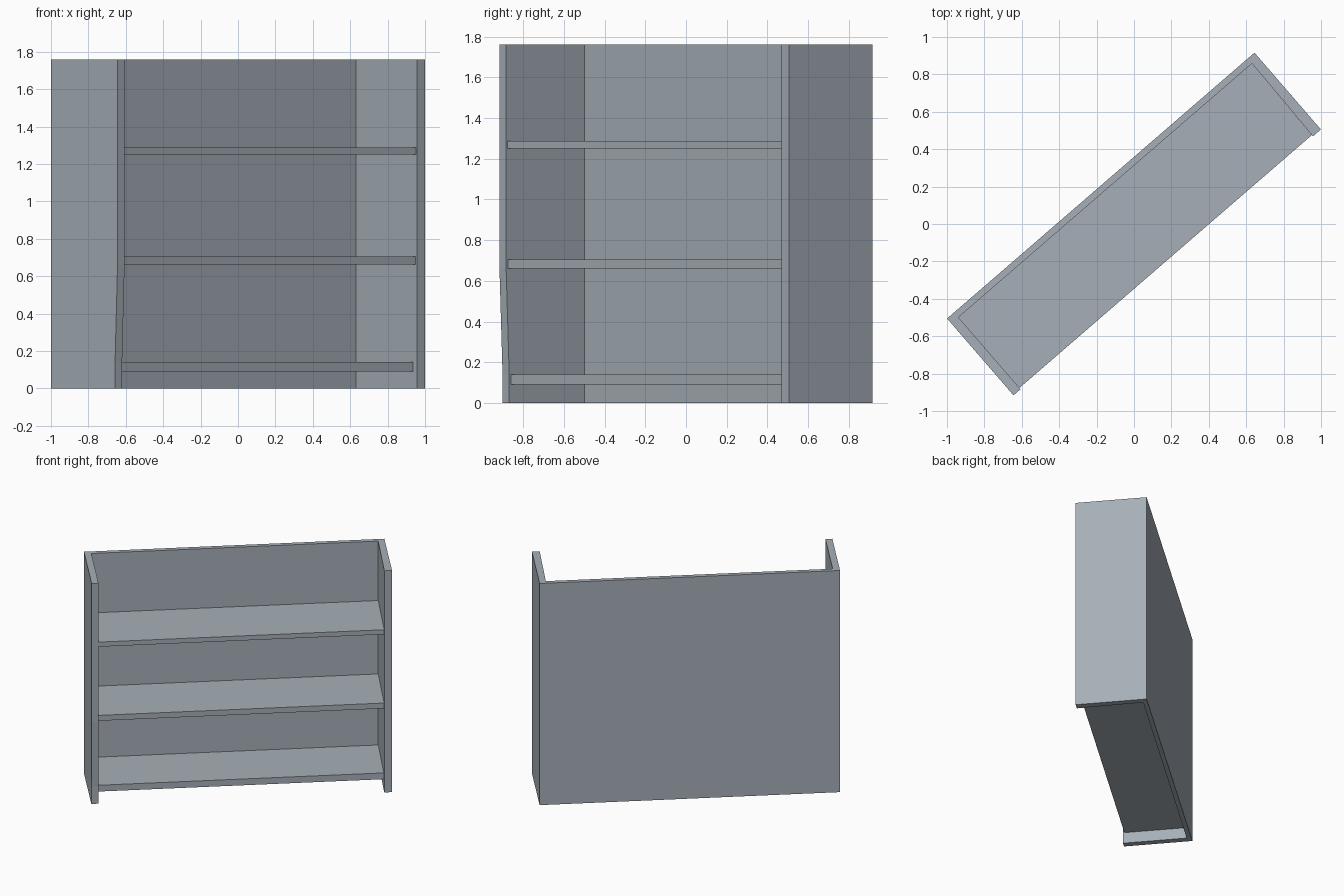
import bpy, bmesh
from math import radians
from mathutils import Matrix

if "Cube" in bpy.data.objects:
    bpy.data.objects.remove(bpy.data.objects["Cube"])

W, D, H = 2.173, 0.543, 1.76      # cabinet width, depth, height
X, Y = W / 2, D / 2
BACK = 0.035                      # back panel thickness
TURN = Matrix.Rotation(radians(40.85), 4, 'Z')

# Blue-grey finish
paint = bpy.data.materials.new("blue_grey")
paint.diffuse_color = (0.38, 0.43, 0.475, 1)
paint.use_nodes = True
paint.node_tree.nodes["Principled BSDF"].inputs["Base Color"].default_value = paint.diffuse_color


def loft(name, sections):
    """Solid from stacked (z, four plan corners) sections, turned into place."""
    bm = bmesh.new()
    rings = [[bm.verts.new((x, y, z)) for x, y in pts] for z, pts in sections]
    for a, b in zip(rings, rings[1:]):
        for i in range(4):
            j = (i + 1) % 4
            bm.faces.new((a[i], a[j], b[j], b[i]))
    bm.faces.new(rings[0][::-1])
    bm.faces.new(rings[-1])
    bm.transform(TURN)
    bmesh.ops.recalc_face_normals(bm, faces=bm.faces)
    mesh = bpy.data.meshes.new(name)
    bm.to_mesh(mesh)
    bm.free()
    mesh.materials.append(paint)
    obj = bpy.data.objects.new(name, mesh)
    bpy.context.collection.objects.link(obj)
    return obj


inner_back = Y - BACK
left_in = -X + 0.05               # inner face of left side
right_front, right_back = X - 0.056, X - 0.048   # right side is slightly tapered

# Back panel
loft("back_panel", [(z, [(-X, inner_back), (X, inner_back), (X, Y), (-X, Y)])
                    for z in (0, H)])

# Left side, its front edge steps back near the floor
loft("left_side", [(z, [(-X, -Y + cut), (left_in, -Y + cut),
                        (left_in, inner_back), (-X, inner_back)])
                   for z, cut in ((0, 0.02), (0.14, 0.02), (0.66, 0), (H, 0))])

# Right side
loft("right_side", [(z, [(right_front, -Y), (X, -Y), (X, inner_back),
                         (right_back, inner_back)]) for z in (0, H)])

# Shelves: bottom z, top z, setback of the front edge
for name, z0, z1, setback in (("bottom_shelf", 0.091, 0.141, 0.031),
                              ("middle_shelf", 0.662, 0.705, 0.011),
                              ("upper_shelf", 1.251, 1.288, 0.009)):
    front = -Y + setback
    loft(name, [(z, [(left_in, front), (right_front, front),
                     (right_back, inner_back), (left_in, inner_back)])
                for z in (z0, z1)])
